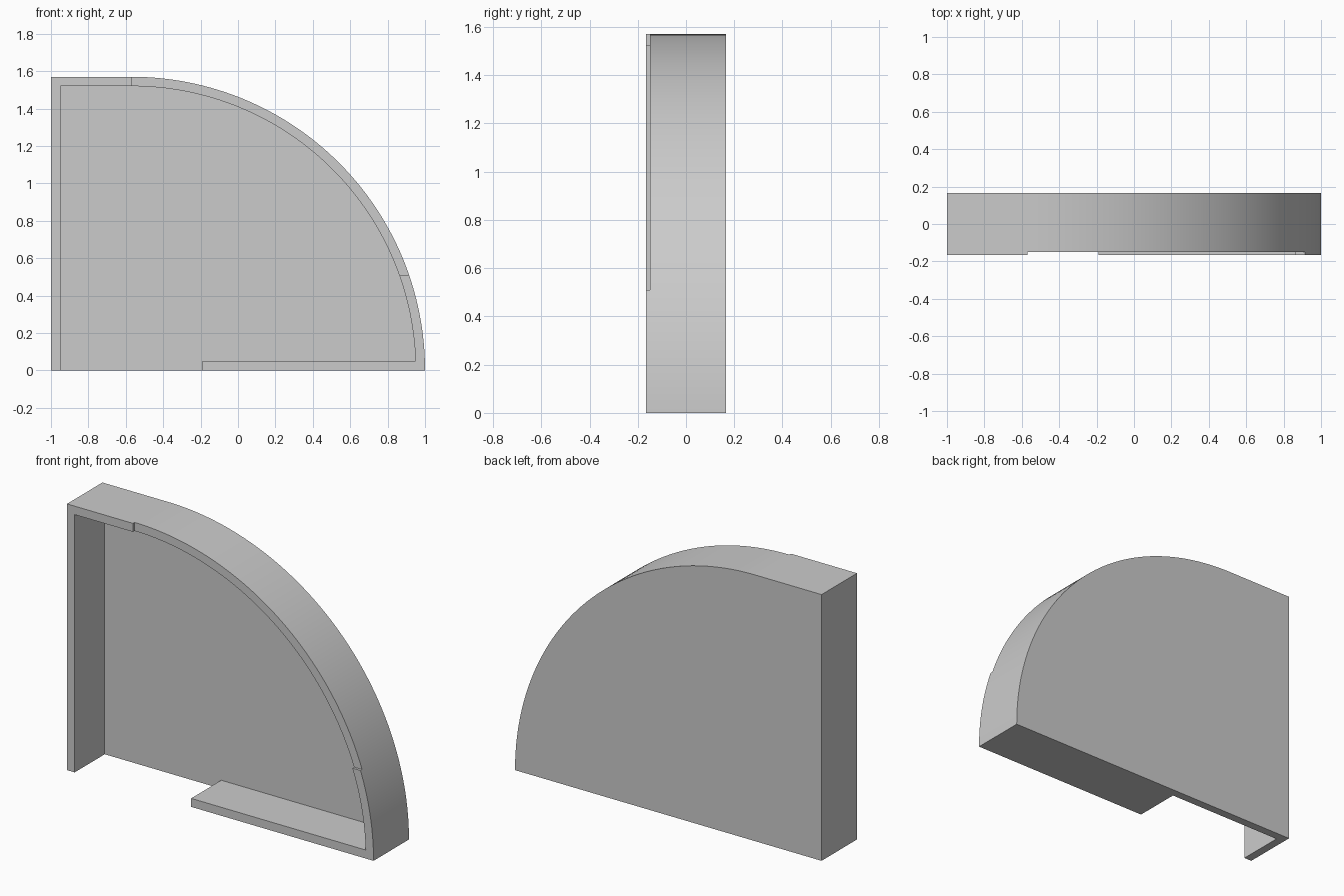
import bpy, bmesh, math

cube = bpy.data.objects.get("Cube")
if cube:
    bpy.data.objects.remove(cube, do_unlink=True)

HALF, WALL, R, CX = 0.165, 0.05, 1.57, -0.57   # half depth, wall, arc radius, arc centre x
LIP = 0.015                                    # depth of the lowered rim

grey = bpy.data.materials.new("plain_grey")
grey.use_nodes = True
colour = (0.6, 0.6, 0.6, 1)
grey.diffuse_color = colour
grey.node_tree.nodes["Principled BSDF"].inputs["Base Color"].default_value = colour


def arc(radius, z_end, steps=64):
    """Points from the top of the arc down to height z_end."""
    start, end = math.pi / 2, math.asin(z_end / radius)
    angles = [start + (end - start) * i / steps for i in range(steps + 1)]
    return [(CX + radius * math.cos(a), radius * math.sin(a)) for a in angles]


def slab(name, outline, y0, y1):
    """Extrude an x-z outline from y0 to y1."""
    bm = bmesh.new()
    face = bm.faces.new([bm.verts.new((x, y0, z)) for x, z in outline])
    ext = bmesh.ops.extrude_face_region(bm, geom=[face])
    verts = [v for v in ext["geom"] if isinstance(v, bmesh.types.BMVert)]
    bmesh.ops.translate(bm, verts=verts, vec=(0, y1 - y0, 0))
    bmesh.ops.recalc_face_normals(bm, faces=bm.faces)
    mesh = bpy.data.meshes.new(name)
    bm.to_mesh(mesh)
    bm.free()
    mesh.materials.append(grey)
    obj = bpy.data.objects.new(name, mesh)
    bpy.context.collection.objects.link(obj)
    return obj


# Solid quarter-round block
shell = slab("case_half", [(-1, 0), (-1, R)] + arc(R, 0), -HALF, HALF)

# Hollow, open at the front and through the floor gap
floor_end = -0.19
cavity = slab("cavity_cutter",
              [(-1 + WALL, -0.1), (-1 + WALL, R - WALL)] + arc(R - WALL, WALL)
              + [(floor_end, WALL), (floor_end, -0.1)],
              -0.3, HALF - WALL)

# Lowered rim along the curved wall
lip = slab("lip_cutter", [(CX, 0.51), (CX, 1.7), (1.1, 1.7), (1.1, 0.51)],
           -0.3, -HALF + LIP)

bpy.ops.object.select_all(action='DESELECT')
shell.select_set(True)
bpy.context.view_layer.objects.active = shell
for cutter in (cavity, lip):
    cutter.hide_render = True
    mod = shell.modifiers.new(cutter.name, 'BOOLEAN')
    mod.operation = 'DIFFERENCE'
    mod.solver = 'EXACT'
    mod.object = cutter
    bpy.ops.object.modifier_apply(modifier=mod.name)
    bpy.data.objects.remove(cutter, do_unlink=True)

bpy.ops.object.shade_smooth_by_angle(angle=math.radians(30))
